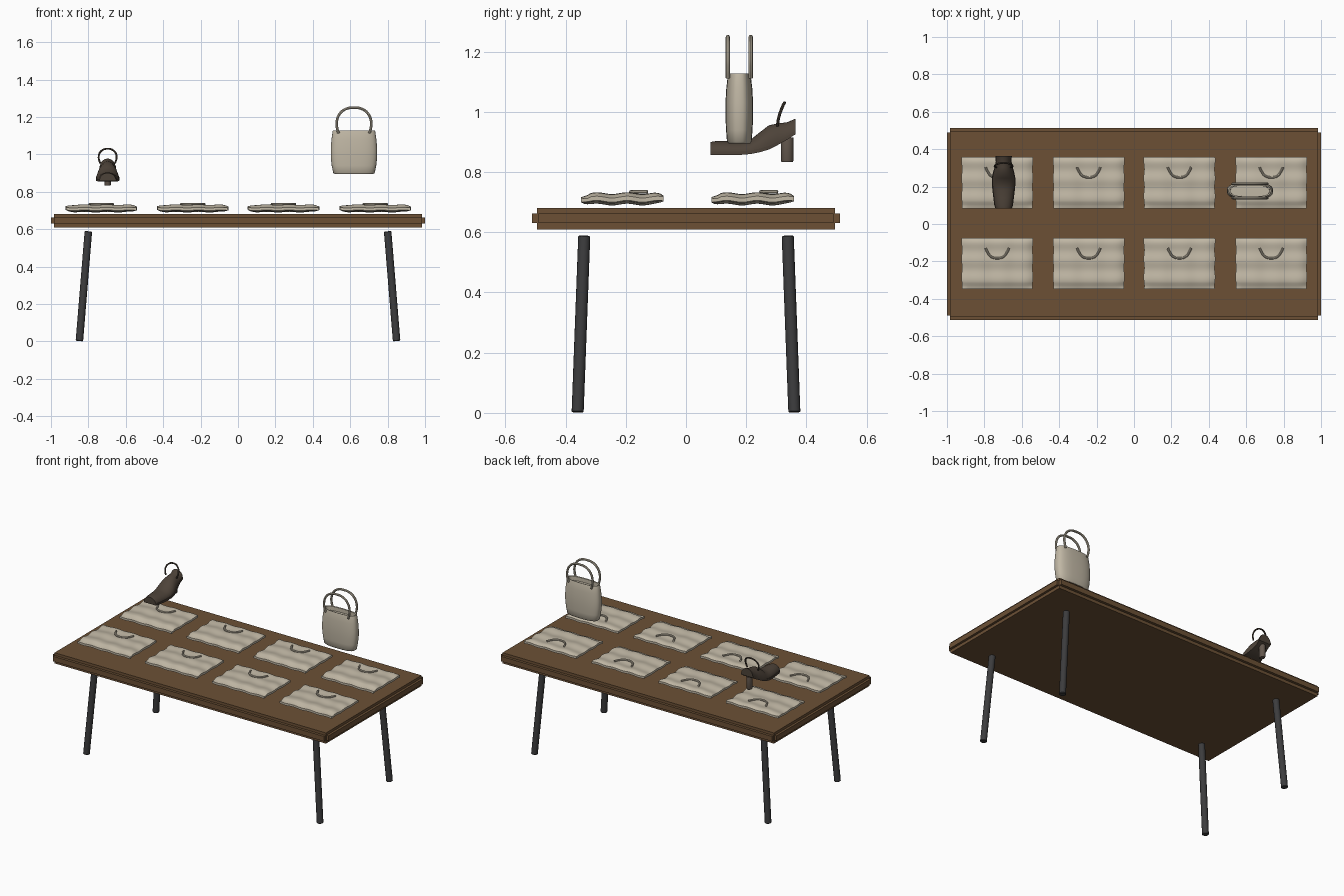
import bpy, bmesh, math
from mathutils import Vector

if "Cube" in bpy.data.objects:
    bpy.data.objects.remove(bpy.data.objects["Cube"])


def material(name, rgb):
    m = bpy.data.materials.new(name)
    m.diffuse_color = (*rgb, 1)
    m.use_nodes = True
    m.node_tree.nodes["Principled BSDF"].inputs["Base Color"].default_value = m.diffuse_color
    return m


WOOD = material("brown wood", (0.15, 0.081, 0.036))
METAL = material("dark metal", (0.045, 0.045, 0.047))
CANVAS = material("cream canvas", (0.53, 0.475, 0.375))
LEATHER = material("dark leather", (0.075, 0.056, 0.041))
HEEL = material("brown heel", (0.13, 0.10, 0.078))


def finish(name, bm, mat, smooth=True):
    bmesh.ops.recalc_face_normals(bm, faces=bm.faces)
    me = bpy.data.meshes.new(name)
    bm.to_mesh(me)
    bm.free()
    me.materials.append(mat)
    ob = bpy.data.objects.new(name, me)
    bpy.context.collection.objects.link(ob)
    if smooth:
        shade(ob)
    return ob


def shade(ob):
    bpy.ops.object.select_all(action='DESELECT')
    ob.select_set(True)
    bpy.context.view_layer.objects.active = ob
    bpy.ops.object.shade_smooth_by_angle(angle=math.radians(40))


def loft(name, rings, mat, smooth=True):
    """Skin a list of equal-length closed rings and cap both ends."""
    bm = bmesh.new()
    vs = [[bm.verts.new(p) for p in r] for r in rings]
    n = len(vs[0])
    for a, b in zip(vs, vs[1:]):
        for i in range(n):
            bm.faces.new((a[i], a[(i + 1) % n], b[(i + 1) % n], b[i]))
    bm.faces.new(vs[0])
    bm.faces.new(vs[-1])
    return finish(name, bm, mat, smooth)


def box(name, x0, x1, y0, y1, z0, z1, mat):
    rings = [[(x0, y0, z), (x1, y0, z), (x1, y1, z), (x0, y1, z)] for z in (z0, z1)]
    return loft(name, rings, mat, False)


def tube(name, pts, radius, mat):
    """Round cord through points, turned into a mesh."""
    cu = bpy.data.curves.new(name, 'CURVE')
    cu.dimensions = '3D'
    cu.bevel_depth, cu.bevel_resolution = radius, 2
    cu.use_fill_caps = True
    cu.resolution_u = 6
    sp = cu.splines.new('BEZIER')
    sp.bezier_points.add(len(pts) - 1)
    for bp, p in zip(sp.bezier_points, pts):
        bp.co = p
        bp.handle_left_type = bp.handle_right_type = 'AUTO'
    cu.materials.append(mat)
    ob = bpy.data.objects.new(name, cu)
    bpy.context.collection.objects.link(ob)
    bpy.ops.object.select_all(action='DESELECT')
    ob.select_set(True)
    bpy.context.view_layer.objects.active = ob
    bpy.ops.object.convert(target='MESH')
    shade(bpy.context.view_layer.objects.active)


# Table: thick top with a raised strip along each edge
box("table_top", -0.985, 0.985, -0.495, 0.495, 0.61, 0.68, WOOD)
for s, side in ((-1, "front"), (1, "back")):
    y0, y1 = sorted((s * 0.49, s * 0.512))
    box("table_edge_" + side, -0.983, 0.983, y0, y1, 0.63, 0.663, WOOD)
for s, side in ((-1, "left"), (1, "right")):
    x0, x1 = sorted((s * 0.98, s * 1.0))
    box("table_edge_" + side, x0, x1, -0.49, 0.49, 0.63, 0.663, WOOD)

# Splayed round legs, with ends square to the leg
for sx in (-1, 1):
    for sy in (-1, 1):
        top, foot = Vector((sx * 0.80, sy * 0.338, 0.588)), Vector((sx * 0.848, sy * 0.36, 0.002))
        q = (top - foot).to_track_quat('Z', 'Y')
        rings = []
        for t, r in ((0, 0.017), (0.005, 0.02), (0.995, 0.02), (1, 0.017)):
            c = foot.lerp(top, t)
            rings.append([c + q @ Vector((r * math.cos(a), r * math.sin(a), 0))
                          for a in (i * math.tau / 16 for i in range(16))])
        loft("leg", rings, METAL)

# Flat rippled bags lying on the table, each with a small handle
NX, NY = 24, 26
for cy in (-0.211, 0.221):
    for cx in (-0.731, -0.242, 0.243, 0.734):
        rings = []
        for j in range(NY + 1):
            v = 2 * j / NY - 1
            upper, lower = [], []
            for i in range(NX + 1):
                u = 2 * i / NX - 1
                x = 0.19 * u + 0.002 * math.sin(9 * v) * u
                wave = 0.003 * math.sin(8.5 * v + 0.6) + 0.002 * math.sin(10 * u)
                half = 0.007 + 0.010 * (1 - u ** 10) * (1 - v ** 10)
                seam = 0.006 * math.exp(-((v + 0.88) / 0.05) ** 2)
                upper.append((cx + x, cy + 0.137 * v, 0.711 + wave + half - seam))
                lower.append((cx + x, cy + 0.137 * v, 0.711 + wave - half))
            rings.append(upper + lower[::-1])
        loft("flat_bag", rings, CANVAS)
        path = [(-0.063, 0.083), (-0.053, 0.062), (-0.034, 0.037), (0, 0.028),
                (0.034, 0.037), (0.053, 0.062), (0.063, 0.083)]
        tube("flat_bag_handle", [(cx + x, cy + y, 0.734) for x, y in path], 0.006, CANVAS)

# Standing handbag: barrel body with an open, shallow top
BX, BY = 0.62, 0.177


def oval(z, w, d, n=36, p=0.75):
    pts = []
    for i in range(n):
        c, s = math.cos(i * math.tau / n), math.sin(i * math.tau / n)
        pts.append((BX + w * math.copysign(abs(c) ** p, c),
                    BY + d * math.copysign(abs(s) ** p, s), z))
    return pts


loft("handbag_body", [oval(*r) for r in (
    (0.895, 0.104, 0.036), (0.901, 0.111, 0.041), (0.94, 0.119, 0.044), (0.985, 0.124, 0.046),
    (1.03, 0.124, 0.046), (1.08, 0.120, 0.043), (1.122, 0.114, 0.038), (1.128, 0.112, 0.036),
    (1.126, 0.105, 0.030), (1.10, 0.104, 0.030))], CANVAS)
for dy in (-0.038, 0.038):
    half = [(-0.082, 1.112), (-0.09, 1.14), (-0.092, 1.175), (-0.075, 1.218), (-0.042, 1.243)]
    arc = half + [(0, 1.249)] + [(-x, z) for x, z in half[::-1]]
    tube("handbag_handle", [(BX + x, BY + dy, z) for x, z in arc], 0.007, CANVAS)

# Heeled shoe: (y, half width, underside z, top z) along its length
SX = -0.697
SHOE = ((0.082, 0.044, 0.857, 0.900), (0.10, 0.050, 0.856, 0.903), (0.14, 0.055, 0.856, 0.903),
        (0.18, 0.060, 0.857, 0.903), (0.215, 0.063, 0.860, 0.908), (0.245, 0.063, 0.866, 0.932),
        (0.275, 0.057, 0.875, 0.955), (0.305, 0.048, 0.890, 0.962), (0.335, 0.042, 0.907, 0.965),
        (0.363, 0.044, 0.925, 0.977))
loft("shoe_upper", [[(SX + 0.95 * w * math.cos(a), y, zb + 0.008 + (zt - zb - 0.008) * math.sin(a))
                     for a in (i * math.pi / 16 for i in range(17))]
                    for y, w, zb, zt in SHOE], LEATHER)
loft("shoe_sole", [[(SX - w, y, zb), (SX + w, y, zb), (SX + w, y, zb + 0.012), (SX - w, y, zb + 0.012)]
                   for y, w, zb, zt in SHOE], LEATHER)

# Shoe strap and block heel
half = [(-0.040, 0.303, 0.952), (-0.048, 0.309, 0.985), (-0.036, 0.320, 1.016)]
tube("shoe_strap", [(SX + x, y, z) for x, y, z in
                    half + [(0, 0.327, 1.030)] + [(-x, y, z) for x, y, z in half[::-1]]], 0.005, LEATHER)
loft("shoe_heel", [[(SX + r * math.cos(a), 0.336 + 1.2 * r * math.sin(a), z)
                    for a in (i * math.tau / 16 for i in range(16))]
                   for z, r in ((0.833, 0.015), (0.838, 0.0175), (0.905, 0.0175), (0.915, 0.0175))], HEEL)
